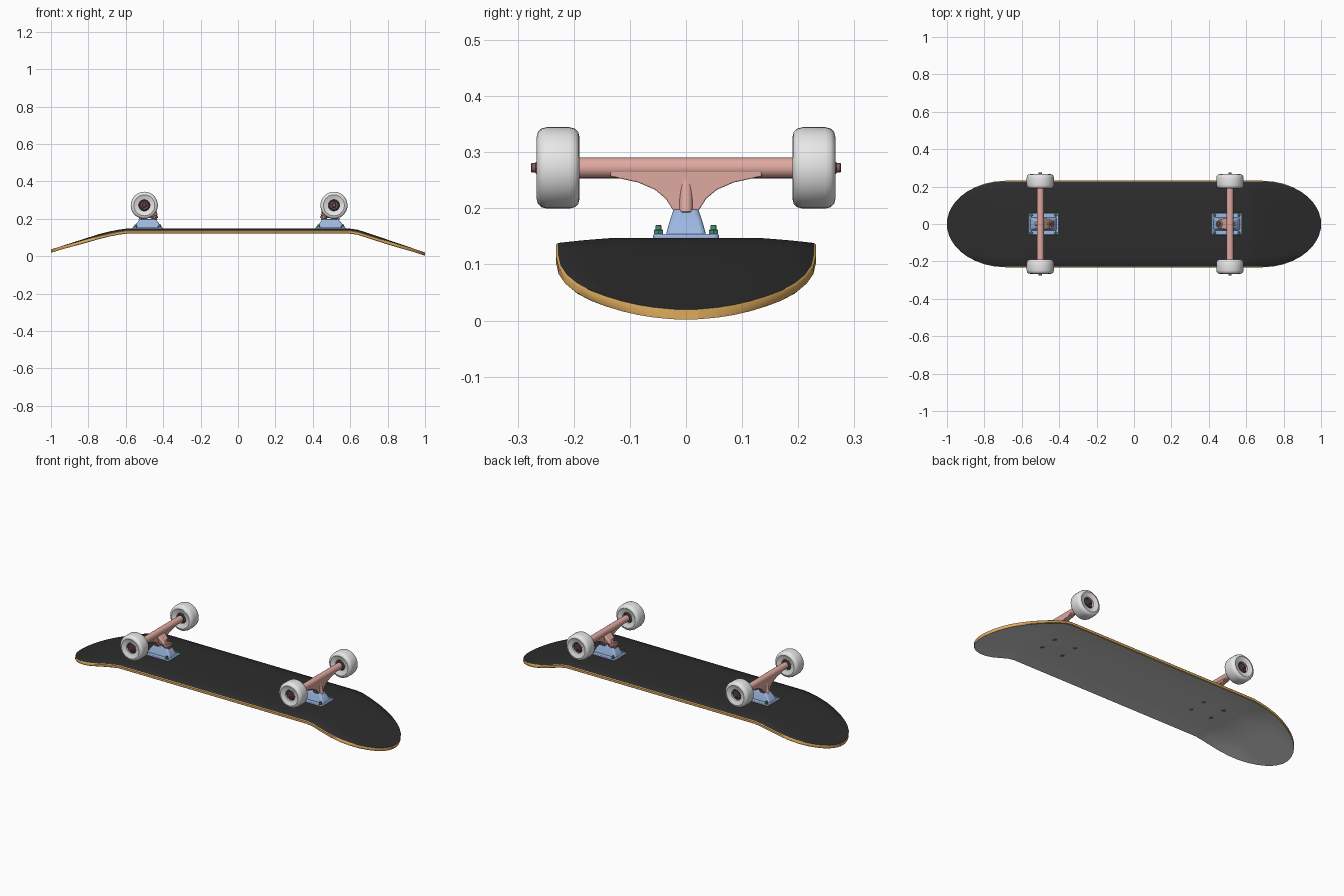
import bpy, bmesh, math
from mathutils import Vector

if "Cube" in bpy.data.objects:
    bpy.data.objects.remove(bpy.data.objects["Cube"])


def mat(name, r, g, b):
    m = bpy.data.materials.new(name)
    m.diffuse_color = (r, g, b, 1)
    m.use_nodes = True
    m.node_tree.nodes["Principled BSDF"].inputs["Base Color"].default_value = m.diffuse_color
    return m


BLACK = mat("black deck face", 0.026, 0.026, 0.026)
GREY = mat("light grey deck face", 0.60, 0.60, 0.60)
WOOD = mat("wood edge", 0.72, 0.41, 0.11)
WHITE = mat("white wheel", 0.80, 0.80, 0.80)
PINK = mat("pink hanger", 0.74, 0.40, 0.35)
BLUE = mat("blue baseplate", 0.34, 0.48, 0.76)
GREEN = mat("green bolt", 0.07, 0.29, 0.20)
BROWN = mat("brown axle", 0.24, 0.115, 0.10)
DARK = mat("dark bearing", 0.06, 0.055, 0.055)


def finish(name, bm, mats, angle=35):
    bmesh.ops.recalc_face_normals(bm, faces=bm.faces)
    me = bpy.data.meshes.new(name)
    bm.to_mesh(me)
    bm.free()
    for m in mats:
        me.materials.append(m)
    me.shade_smooth()
    me.set_sharp_from_angle(angle=math.radians(angle))
    ob = bpy.data.objects.new(name, me)
    bpy.context.collection.objects.link(ob)
    return ob


def lathe(name, profile, origin, axis, material, n=32, closed=False):
    """Revolve (radius, height) points around an axis through origin."""
    bm = bmesh.new()
    q = Vector(axis).to_track_quat('Z', 'Y')
    rings = []
    for r, h in profile:
        rings.append([bm.verts.new(Vector(origin) + q @ Vector(
            (r * math.cos(2 * math.pi * k / n), r * math.sin(2 * math.pi * k / n), h)))
            for k in range(n)])
    pairs = list(zip(rings, rings[1:]))
    if closed:
        pairs.append((rings[-1], rings[0]))
    for a, b in pairs:
        for k in range(n):
            bm.faces.new((a[k], a[(k + 1) % n], b[(k + 1) % n], b[k]))
    if not closed:
        bm.faces.new(rings[0])
        bm.faces.new(rings[-1])
    return finish(name, bm, [material])


def rod(name, r, p, q, material, n=20):
    d = Vector(q) - Vector(p)
    c = min(r, d.length) * 0.15
    return lathe(name, [(r - c, 0), (r, c), (r, d.length - c), (r - c, d.length)], p, d, material, n)


def loft(name, loops, material, bevel=0.003):
    """Join equal-length loops of points into a capped solid."""
    bm = bmesh.new()
    rings = [[bm.verts.new(p) for p in loop] for loop in loops]
    n = len(rings[0])
    for a, b in zip(rings, rings[1:]):
        for k in range(n):
            bm.faces.new((a[k], a[(k + 1) % n], b[(k + 1) % n], b[k]))
    bm.faces.new(rings[0])
    bm.faces.new(rings[-1])
    ob = finish(name, bm, [material])
    mod = ob.modifiers.new("soft edges", 'BEVEL')
    mod.width, mod.segments, mod.limit_method = bevel, 2, 'ANGLE'
    return ob


def rect(x0, x1, hy, z, c=0.006):
    """Rectangle with clipped corners at height z."""
    return [(x0 + c, -hy, z), (x1 - c, -hy, z), (x1, -hy + c, z), (x1, hy - c, z),
            (x1 - c, hy, z), (x0 + c, hy, z), (x0, hy - c, z), (x0, -hy + c, z)]


# Deck: kicked ends, elliptical outline, slightly dished
BEND = [(-1, 0.036), (-0.73, 0.122), (-0.66, 0.138), (-0.6, 0.147),
        (0.6, 0.147), (0.64, 0.141), (0.7, 0.122), (1, 0.020)]
END, HALF, THICK = 0.32, 0.232, 0.018


def deck_z(x):
    for (xa, za), (xb, zb) in zip(BEND, BEND[1:]):
        if x <= xb:
            return za + (zb - za) * (x - xa) / (xb - xa)
    return BEND[-1][1]


def half_width(x):
    t = max(0, (abs(x) - 1 + END) / END)
    return max(0.022, HALF * math.sqrt(max(0, 1 - t * t)))


arc = [1 - END + END * math.sin(math.radians(a)) for a in (0, 12, 22, 32, 42, 51, 60, 68, 75, 81, 86, 90)]
right = [0.2, 0.4, 0.6, 0.64] + arc
xs = [-x for x in reversed(right)] + [0] + right
fr = [-1, -0.985, -0.8, -0.6, -0.3, 0, 0.3, 0.6, 0.8, 0.985, 1]
bm = bmesh.new()
top, bot = [], []
for x in xs:
    w = half_width(x)
    rt, rb = [], []
    for f in fr:
        y = f * w
        z = deck_z(x) - 0.009 * max(0, (abs(y) - 0.13) / 0.1) ** 1.3
        rnd = 0.003 if abs(f) == 1 else 0
        rt.append(bm.verts.new((x, y, z - rnd)))
        rb.append(bm.verts.new((x, y, z - THICK + rnd)))
    top.append(rt)
    bot.append(rb)


def quad(a, b, c, d, idx):
    bm.faces.new((a, b, c, d)).material_index = idx


last = len(fr) - 2
for i in range(len(xs) - 1):
    for j in range(last + 1):
        rim = j in (0, last)
        for g, idx in ((top, 0), (bot, 1)):
            quad(g[i][j], g[i + 1][j], g[i + 1][j + 1], g[i][j + 1], 2 if rim else idx)
    for j in (0, -1):
        quad(top[i][j], top[i + 1][j], bot[i + 1][j], bot[i][j], 2)
for i in (0, -1):
    for j in range(last + 1):
        quad(top[i][j], top[i][j + 1], bot[i][j + 1], bot[i][j], 2)
finish("deck", bm, [BLACK, GREY, WOOD], 40)

# Two mirrored trucks, the pair set slightly to the right
AX, AZ, SHIFT = 0.507, 0.272, 0.006
WHEEL = [(0.030, -0.030), (0.046, -0.034), (0.056, -0.038), (0.064, -0.036), (0.070, -0.030), (0.0725, -0.020),
         (0.0725, 0.020), (0.070, 0.030), (0.064, 0.036), (0.056, 0.038), (0.046, 0.034), (0.030, 0.030)]
for s, side in ((-1, "left"), (1, "right")):
    def nm(part):
        return side + "_" + part

    def P(x, y, z):
        return (s * x + SHIFT, y, z)

    def R(*a):
        return [P(*p) for p in rect(*a)]

    # Baseplate with its raised body
    loft(nm("baseplate"), [R(0.408, 0.570, 0.059, 0.143), R(0.408, 0.570, 0.059, 0.154)], BLUE)
    loft(nm("baseplate_body"), [R(0.418, 0.562, 0.036, 0.152), R(0.428, 0.550, 0.030, 0.174),
                                R(0.445, 0.530, 0.022, 0.198)], BLUE)

    # Kingpin, bushings and washers, leaning inward
    a, b = Vector(P(0.470, 0, 0.175)), Vector(P(0.447, 0, 0.244))
    rod(nm("kingpin"), 0.007, a, b, BROWN)
    rod(nm("lower_washer"), 0.025, a.lerp(b, 0.36), a.lerp(b, 0.41), BROWN)
    rod(nm("lower_bushing"), 0.021, a.lerp(b, 0.41), a.lerp(b, 0.55), PINK)
    rod(nm("hanger_ring"), 0.024, a.lerp(b, 0.52), a.lerp(b, 0.65), PINK)
    rod(nm("upper_bushing"), 0.017, a.lerp(b, 0.65), a.lerp(b, 0.82), PINK)
    rod(nm("kingpin_nut"), 0.011, a.lerp(b, 0.82), a.lerp(b, 0.95), BROWN, 6)

    # Hanger: axle tube, flared web and pivot nose
    rod(nm("hanger_tube"), 0.0185, P(AX, -0.195, AZ), P(AX, 0.195, AZ), PINK, 24)
    web = [(0.135, 0.268), (0.135, 0.257), (0.085, 0.246), (0.055, 0.233),
           (0.036, 0.217), (0.022, 0.195), (0.014, 0.188)]
    outline = web + [(-y, z) for y, z in reversed(web)]
    loft(nm("hanger_web"), [[P(x, y, z) for y, z in outline] for x in (0.494, 0.524)], PINK, 0.002)
    rod(nm("pivot_nose"), 0.012, P(0.512, 0, 0.250), P(0.526, 0, 0.190), PINK)
    loft(nm("hanger_yoke"), [R(0.445, 0.500, 0.022, 0.210), R(0.460, 0.512, 0.028, 0.226),
                             R(0.490, 0.520, 0.032, 0.258)], PINK)

    # Axle, wheels, bearings and nuts
    rod(nm("axle"), 0.0085, P(AX, -0.276, AZ), P(AX, 0.276, AZ), BROWN)
    for e, end in ((-1, "front"), (1, "back")):
        lathe(nm(end + "_wheel"), WHEEL, P(AX, e * 0.228, AZ), (0, 1, 0), WHITE, 40, True)
        rod(nm(end + "_bearing"), 0.0305, P(AX, e * 0.204, AZ), P(AX, e * 0.252, AZ), DARK, 28)
        rod(nm(end + "_bearing_ring"), 0.020, P(AX, e * 0.250, AZ), P(AX, e * 0.256, AZ), BROWN)
        rod(nm(end + "_axle_nut"), 0.0135, P(AX, e * 0.254, AZ), P(AX, e * 0.268, AZ), BROWN, 6)

        # Mounting bolts through the deck
        for k, x in enumerate((0.424, 0.555)):
            y = e * 0.049
            tag = nm("%s_bolt_%d" % (end, k + 1))
            rod(tag, 0.005, P(x, y, 0.130), P(x, y, 0.170), GREEN, 12)
            rod(tag + "_nut", 0.009, P(x, y, 0.153), P(x, y, 0.162), GREEN, 6)
            rod(tag + "_head", 0.010, P(x, y, 0.1275), P(x, y, 0.134), GREEN, 16)
